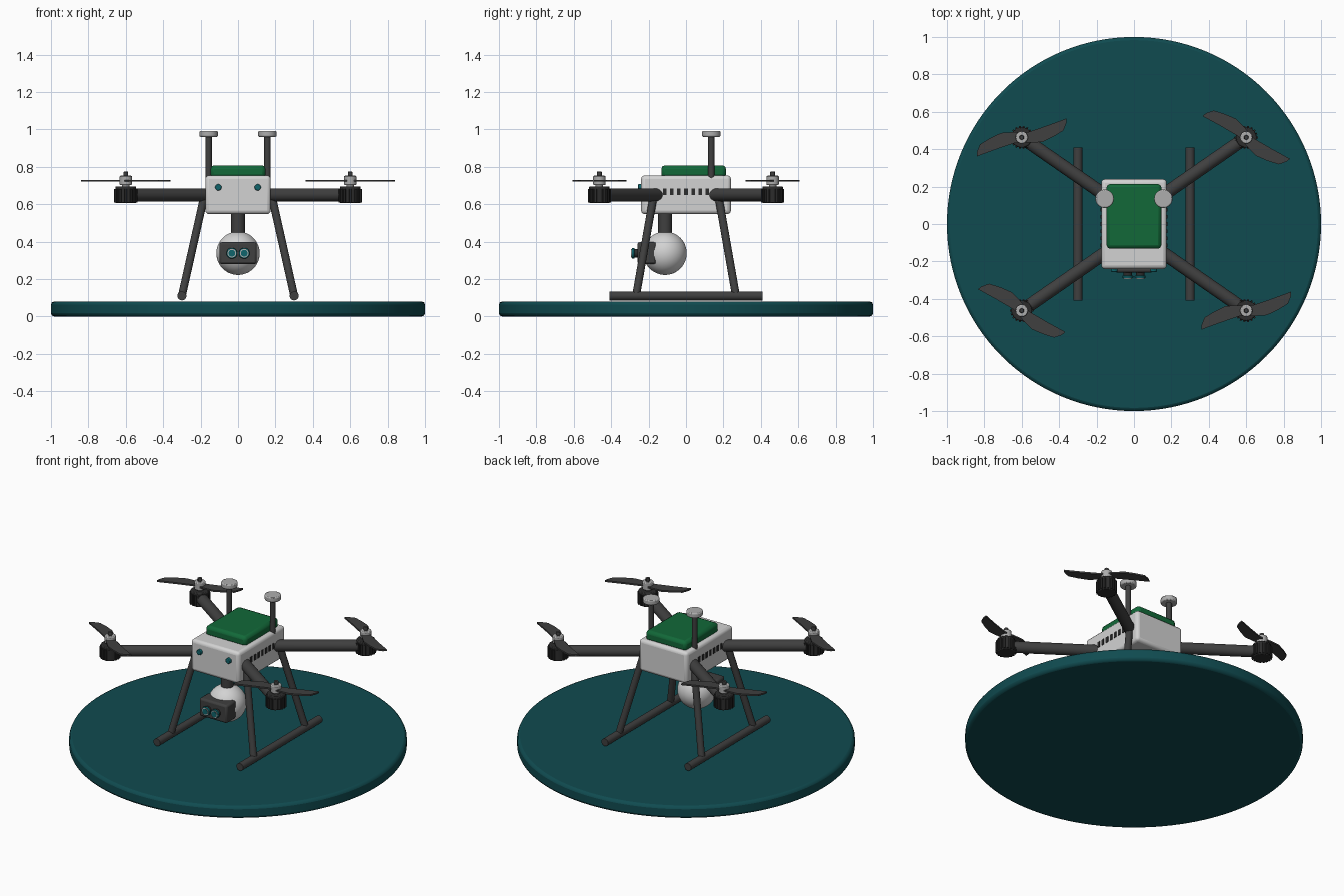
import bpy, bmesh, math
from mathutils import Vector, Matrix

if "Cube" in bpy.data.objects:
    bpy.data.objects.remove(bpy.data.objects["Cube"])


def material(name, r, g, b):
    m = bpy.data.materials.new(name)
    m.use_nodes = True
    m.diffuse_color = (r, g, b, 1)
    m.node_tree.nodes["Principled BSDF"].inputs["Base Color"].default_value = (r, g, b, 1)
    return m


TEAL = material("deep teal", 0.005, 0.07, 0.08)
GLASS = material("lens teal", 0.005, 0.13, 0.15)
SHELL = material("light grey shell", 0.65, 0.65, 0.65)
METAL = material("mid grey metal", 0.42, 0.42, 0.42)
CARBON = material("carbon grey", 0.05, 0.05, 0.05)
BLACK = material("motor black", 0.025, 0.025, 0.025)
GREEN = material("battery green", 0.006, 0.14, 0.04)


def finish(name, bm, mat, bevel=0, segments=2):
    me = bpy.data.meshes.new(name)
    bmesh.ops.recalc_face_normals(bm, faces=bm.faces)
    bm.to_mesh(me)
    bm.free()
    me.materials.append(mat)
    ob = bpy.data.objects.new(name, me)
    bpy.context.collection.objects.link(ob)
    if bevel:
        mod = ob.modifiers.new("Bevel", "BEVEL")
        mod.width = bevel
        mod.segments = segments
        mod.limit_method = "ANGLE"
    bpy.ops.object.select_all(action="DESELECT")
    ob.select_set(True)
    bpy.context.view_layer.objects.active = ob
    bpy.ops.object.shade_smooth_by_angle(angle=math.radians(35))
    return ob


def add_box(bm, size, center, turn=0):
    mat = Matrix.Translation(center) @ Matrix.Rotation(turn, 4, "Z") @ Matrix.Diagonal((*size, 1))
    bmesh.ops.create_cube(bm, size=1, matrix=mat)


def box(name, lo, hi, mat, bevel=0, segments=2):
    bm = bmesh.new()
    lo, hi = Vector(lo), Vector(hi)
    add_box(bm, hi - lo, (lo + hi) / 2)
    return finish(name, bm, mat, bevel, segments)


def rod(name, a, b, radius, mat, bevel=0, sides=32):
    a, b = Vector(a), Vector(b)
    d = b - a
    turn = Vector((0, 0, 1)).rotation_difference(d).to_matrix().to_4x4()
    bm = bmesh.new()
    bmesh.ops.create_cone(bm, cap_ends=True, segments=sides, radius1=radius, radius2=radius,
                          depth=d.length, matrix=Matrix.Translation((a + b) / 2) @ turn)
    return finish(name, bm, mat, bevel)


def propeller(name, x, y, angle):
    # swept two-blade outline, repeated by a half turn
    half = [(0.04, -0.04), (0.1, -0.052), (0.165, -0.04), (0.225, -0.022),
            (0.25, 0.012), (0.258, 0.036), (0.15, 0.026), (0.04, 0.019)]
    outline = half + [(-px, -py) for px, py in half]
    bm = bmesh.new()
    face = bm.faces.new([bm.verts.new((px, py, 0)) for px, py in outline])
    ext = bmesh.ops.extrude_face_region(bm, geom=[face])
    bmesh.ops.translate(bm, vec=(0, 0, 0.01),
                        verts=[v for v in ext["geom"] if isinstance(v, bmesh.types.BMVert)])
    bm.transform(Matrix.Translation((x, y, 0.72)) @ Matrix.Rotation(math.radians(angle), 4, "Z"))
    return finish(name, bm, CARBON)


# landing pad
rod("landing_pad", (0, 0, 0), (0, 0, 0.08), 1, TEAL, 0.017, 128)

# body, battery and vents
box("body", (-0.175, -0.24, 0.547), (0.175, 0.24, 0.754), SHELL, 0.02, 3)
box("battery", (-0.147, -0.132, 0.74), (0.147, 0.214, 0.808), GREEN, 0.02, 2)
for side, s in (("left", 1), ("right", -1)):
    bm = bmesh.new()
    for i in range(-3, 4):
        add_box(bm, (0.008, 0.019, 0.036), (s * 0.175, i * 0.038, 0.667))
    finish(side + "_vents", bm, BLACK)

    # front indicator lamps
    rod(side + "_lamp", (s * 0.105, -0.235, 0.69), (s * 0.105, -0.257, 0.69), 0.017, GLASS, 0.004)

    # antennas
    rod(side + "_antenna_mast", (s * 0.157, 0.135, 0.73), (s * 0.157, 0.135, 0.965), 0.017, CARBON)
    rod(side + "_antenna_cap", (s * 0.157, 0.135, 0.96), (s * 0.157, 0.135, 0.992), 0.049, METAL, 0.006)

    # landing gear
    rod(side + "_skid", (s * 0.3, -0.41, 0.11), (s * 0.3, 0.41, 0.11), 0.024, CARBON)
    for end, e in (("front", -1), ("back", 1)):
        tag = end + "_" + side
        rod(tag + "_leg", (s * 0.18, e * 0.173, 0.645), (s * 0.3, e * 0.267, 0.11), 0.021, CARBON)

        # arm, motor with cooling ribs, hub and propeller
        x, y = s * 0.6, e * 0.463
        rod(tag + "_arm", (s * 0.12, e * 0.13, 0.65), (x, y, 0.65), 0.035, CARBON)
        rod(tag + "_motor", (x, y, 0.605), (x, y, 0.695), 0.055, BLACK, 0.005)
        bm = bmesh.new()
        for k in range(18):
            a = k * math.tau / 18
            add_box(bm, (0.012, 0.01, 0.07),
                    (x + 0.056 * math.cos(a), y + 0.056 * math.sin(a), 0.645), a)
        finish(tag + "_motor_ribs", bm, BLACK)
        rod(tag + "_shaft", (x, y, 0.69), (x, y, 0.71), 0.02, METAL)
        rod(tag + "_hub", (x, y, 0.702), (x, y, 0.752), 0.033, METAL, 0.005)
        rod(tag + "_hub_nut", (x, y, 0.75), (x, y, 0.774), 0.014, CARBON, 0.003, 6)
        propeller(tag + "_propeller", x, y, 15 if s * e < 0 else -34)

# gimbal camera
rod("gimbal_neck", (0, -0.112, 0.43), (0, -0.112, 0.56), 0.037, CARBON)
bm = bmesh.new()
bmesh.ops.create_uvsphere(bm, u_segments=48, v_segments=24, radius=0.116,
                          matrix=Matrix.Translation((0, -0.112, 0.338)))
finish("gimbal_ball", bm, SHELL)
box("camera_housing", (-0.1, -0.26, 0.28), (0.1, -0.16, 0.397), CARBON, 0.012)
for side, s in (("left", 1), ("right", -1)):
    x = s * 0.033
    rod(side + "_lens_barrel", (x, -0.25, 0.338), (x, -0.28, 0.338), 0.023, BLACK)
    rod(side + "_lens_rim", (x, -0.276, 0.338), (x, -0.29, 0.338), 0.029, GLASS, 0.003)
    rod(side + "_lens_ring", (x, -0.288, 0.338), (x, -0.293, 0.338), 0.023, METAL)
    rod(side + "_lens_glass", (x, -0.29, 0.338), (x, -0.295, 0.338), 0.018, GLASS)
